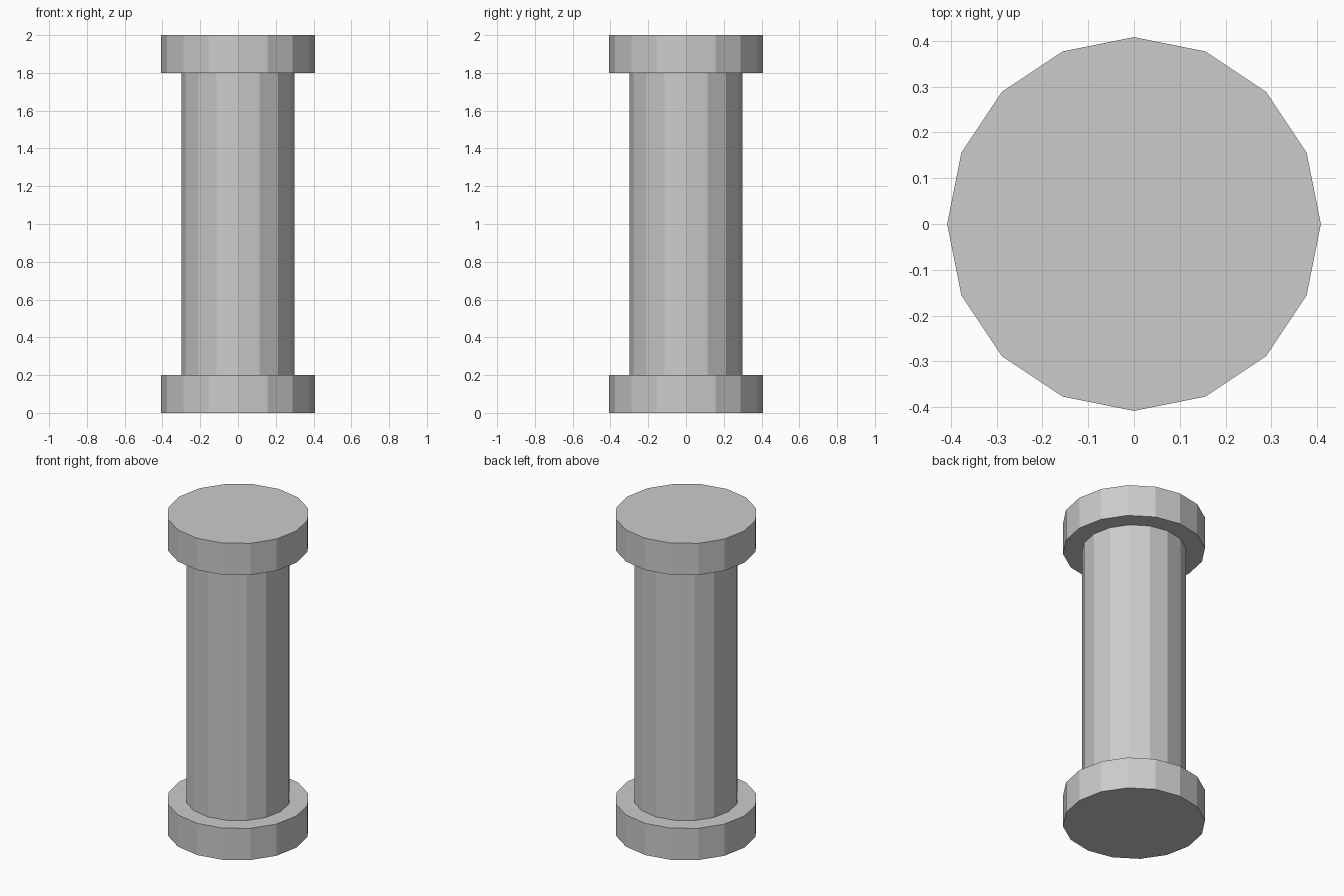
import bpy

cube = bpy.data.objects.get("Cube")
if cube:
    bpy.data.objects.remove(cube, do_unlink=True)

SIDES = 16

stone = bpy.data.materials.new("grey_stone")
stone.use_nodes = True
colour = (0.6, 0.6, 0.6, 1)
stone.diffuse_color = colour
stone.node_tree.nodes["Principled BSDF"].inputs["Base Color"].default_value = colour


def drum(name, radius, bottom, top):
    """Flat-sided cylinder standing between two heights."""
    bpy.ops.mesh.primitive_cylinder_add(
        vertices=SIDES, radius=radius, depth=top - bottom,
        location=(0, 0, (bottom + top) / 2))
    part = bpy.context.object
    part.name = name
    part.data.materials.append(stone)
    return part


# Wide foot and cap with a slimmer shaft between them
drum("base", 0.408, 0, 0.2)
drum("shaft", 0.3, 0.2, 1.8)
drum("capital", 0.408, 1.8, 2)
